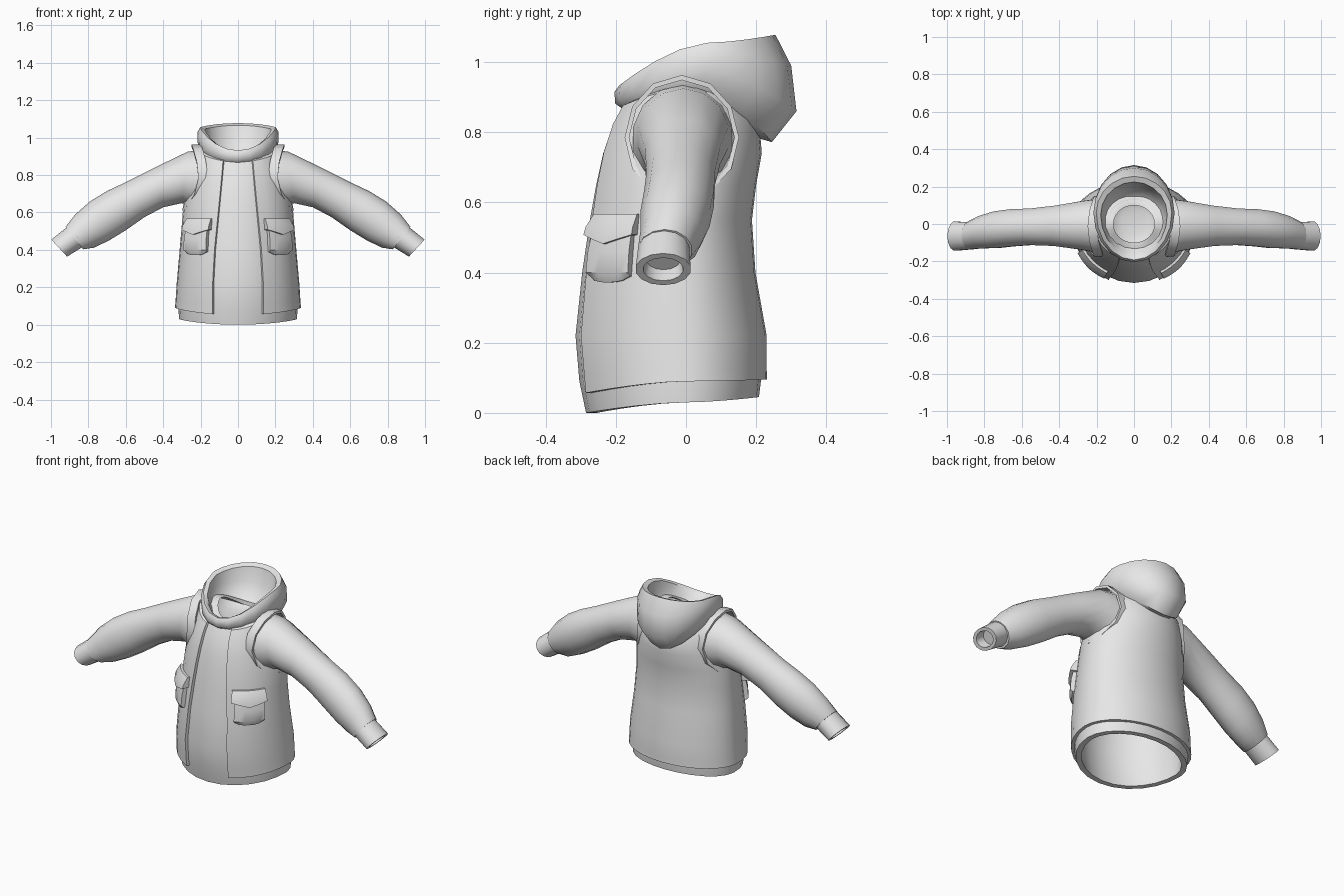
import bpy, bmesh, math

if "Cube" in bpy.data.objects:
    bpy.data.objects.remove(bpy.data.objects["Cube"])

fabric = bpy.data.materials.new("grey_fabric")
fabric.diffuse_color = (0.8, 0.8, 0.8, 1)
fabric.use_nodes = True
fabric.node_tree.nodes["Principled BSDF"].inputs["Base Color"].default_value = fabric.diffuse_color


def finish(name, bm, mirror=False, angle=40):
    bmesh.ops.recalc_face_normals(bm, faces=bm.faces)
    me = bpy.data.meshes.new(name)
    bm.to_mesh(me)
    bm.free()
    me.materials.append(fabric)
    ob = bpy.data.objects.new(name, me)
    bpy.context.collection.objects.link(ob)
    if mirror:
        m = ob.modifiers.new("mirror", 'MIRROR')
        m.use_mirror_merge = False
    bpy.ops.object.select_all(action='DESELECT')
    ob.select_set(True)
    bpy.context.view_layer.objects.active = ob
    bpy.ops.object.shade_smooth_by_angle(angle=math.radians(angle))
    return ob


def loft(name, rings, cap=None, loop=False, mirror=False, angle=40):
    """Skin closed rings; cap is 'end' (fan), 'slab' (quad strips) or None."""
    bm = bmesh.new()
    vs = [[bm.verts.new(p) for p in r] for r in rings]
    n = len(vs[0])
    pairs = list(zip(vs, vs[1:])) + ([(vs[-1], vs[0])] if loop else [])
    for a, b in pairs:
        for i in range(n):
            j = (i + 1) % n
            bm.faces.new((a[i], a[j], b[j], b[i]))
    if cap == 'end':
        bm.faces.new(vs[-1])
    if cap == 'slab':
        for r in (vs[0], vs[-1]):
            for i in range(n // 2 - 1):
                bm.faces.new((r[i], r[i + 1], r[n - 2 - i], r[n - 1 - i]))
    return finish(name, bm, mirror, angle)


def point(ring, t, off=0.0):
    """Point at angle t on an oval given by its side, front and back."""
    xs, ys, zs, yf, zf, yb, zb = ring
    s, c = math.sin(t), math.cos(t)
    ye, ze, o = (yb, zb, off) if s > 0 else (yf, zf, -off)
    k = abs(s)
    return ((xs + off) * c, ys + (ye + o - ys) * k, zs + (ze - zs) * k ** 1.6)


def oval(ring, n=24, off=0.0):
    return [point(ring, 2 * math.pi * i / n - math.pi / 2, off) for i in range(n)]


# Torso sections: side x, side y, side z, front y, front z, back y, back z
torso = [
    (.315, 0, .030, -.285, .000, .208, .045),
    (.320, 0, .110, -.304, .090, .216, .110),
    (.314, 0, .220, -.315, .220, .216, .220),
    (.298, -.01, .400, -.296, .400, .184, .400),
    (.285, -.01, .550, -.274, .550, .174, .550),
    (.278, 0, .650, -.256, .650, .186, .650),
    (.255, 0, .750, -.236, .740, .202, .740),
    (.232, 0, .850, -.208, .820, .195, .830),
    (.200, 0, .925, -.180, .870, .165, .870),
    (.140, 0, .950, -.130, .885, .130, .890),
]
inner = [oval(r, off=-.03) for r in reversed(torso)]
loft("body_lining_and_hem", inner + [oval(r) for r in torso], loop=True)

# Outer coat: wraps sides and back, leaving the front panel open
hem = (.323, 0, .090, -.298, .052, .217, .095)
coat_rings = [hem] + [(r[0], r[1], max(r[2], .125), r[3], max(r[4], .11), r[5], max(r[6], .125))
                      for r in torso[1:]]
coat = []
for i, r in enumerate(coat_rings):
    half = .13 - .055 * max(0, r[4] - .3) / .57
    a = math.asin(min(.8, half / r[0]))
    ts = [-math.pi / 2 + a + (2 * math.pi - 2 * a) * k / 28 for k in range(29)]
    coat.append([point(r, t, .014) for t in ts] + [point(r, t, -.004) for t in reversed(ts)])
loft("outer_coat", coat, cap='slab')


def at_height(z):
    for a, b in zip(torso[2:], torso[3:]):
        if a[2] <= z <= b[2] + 1e-6:
            f = (z - a[2]) / (b[2] - a[2])
            return [p + (q - p) * f for p, q in zip(a, b)]
    return torso[5]


def patch(name, t0, t1, rows, curve):
    """Padded panel following the coat; rows are (height, offset)."""
    n, rings = 6, []
    for k, (z, off) in enumerate(rows):
        pts = []
        for i in range(n + 1):
            f = i / n
            zz = z + curve(k, abs(2 * f - 1))
            pts.append((math.radians(t0 + (t1 - t0) * f), zz))
        rings.append([point([*at_height(zz)[:2], zz, at_height(zz)[3], zz, at_height(zz)[5], zz], t, off)
                      for t, zz in pts] +
                     [point([*at_height(zz)[:2], zz, at_height(zz)[3], zz, at_height(zz)[5], zz], t, .008)
                      for t, zz in reversed(pts)])
    loft(name, rings, cap='slab', mirror=True, angle=30)


# Patch pockets with pointed flaps
patch("pocket", -59, -29, [(.372, .022), (.40, .036), (.46, .038), (.53, .03)],
      lambda k, e: .018 * e ** 3 if k == 0 else 0)
patch("pocket_flap", -62, -27, [(.482, .05), (.53, .046), (.567, .026)],
      lambda k, e: .026 * e if k == 0 else 0)


def section(top, bot, y0, y1, n=14, k=1.0):
    cx, cz = (top[0] + bot[0]) / 2, (top[1] + bot[1]) / 2
    ux, uz = (top[0] - bot[0]) / 2 * k, (top[1] - bot[1]) / 2 * k
    out = []
    for i in range(n):
        t = 2 * math.pi * i / n
        out.append((cx + ux * math.cos(t), (y0 + y1) / 2 + (y1 - y0) / 2 * k * math.sin(t),
                    cz + uz * math.cos(t)))
    return out


# Sleeves
sleeve = [
    ((.19, .935), (.23, .625), -.155, .135),
    ((.27, .925), (.30, .650), -.140, .125),
    ((.45, .838), (.40, .628), -.120, .100),
    ((.60, .762), (.50, .575), -.115, .085),
    ((.70, .715), (.60, .505), -.122, .082),
    ((.79, .660), (.69, .450), -.132, .070),
    ((.87, .590), (.77, .412), -.132, .045),
    ((.922, .523), (.828, .403), -.138, .018),
]
loft("sleeve", [section(*s) for s in sleeve], cap='end', mirror=True)

# Cuffs with hollow openings
c0 = ((.905, .530), (.815, .425), -.136, .010)
c1 = ((.998, .455), (.914, .364), -.145, .015)
c2 = ((.96, .487), (.87, .392), -.140, .012)
loft("cuff", [section(*c0), section(*c1), section(*c1, k=.72), section(*c2, k=.66)],
     cap='end', mirror=True)


# Armhole lips around the sleeve tops
def armhole(scale, dx, n=12):
    out = []
    for i in range(n):
        t = 2 * math.pi * i / n
        c = math.cos(t)
        x = .212 + (.036 if c > 0 else .085) * c * c + dx
        out.append((x, -.012 + .163 * scale * math.sin(t), .785 + .178 * scale * c))
    return out


loft("armhole_lip", [armhole(1.0, -.05), armhole(1.0, 0), armhole(.92, 0), armhole(.92, -.05)],
     loop=True, mirror=True, angle=35)

# Hood: draped shell, rolled rim and bowl-shaped inside
hood = [
    (.170, .00, .900, -.160, .850, .180, .790),
    (.203, .03, .930, -.180, .866, .245, .772),
    (.216, .06, .975, -.202, .882, .315, .860),
    (.217, .06, 1.030, -.204, .915, .300, .990),
    (.202, .06, 1.055, -.192, .932, .255, 1.078),
    (.178, .05, 1.045, -.170, .925, .225, 1.066),
    (.168, .04, .980, -.148, .895, .205, .980),
    (.135, .03, .895, -.115, .872, .155, .890),
    (.070, .03, .868, -.060, .862, .085, .865),
]
loft("hood", [oval(r, 20) for r in hood], cap='end', angle=50)
